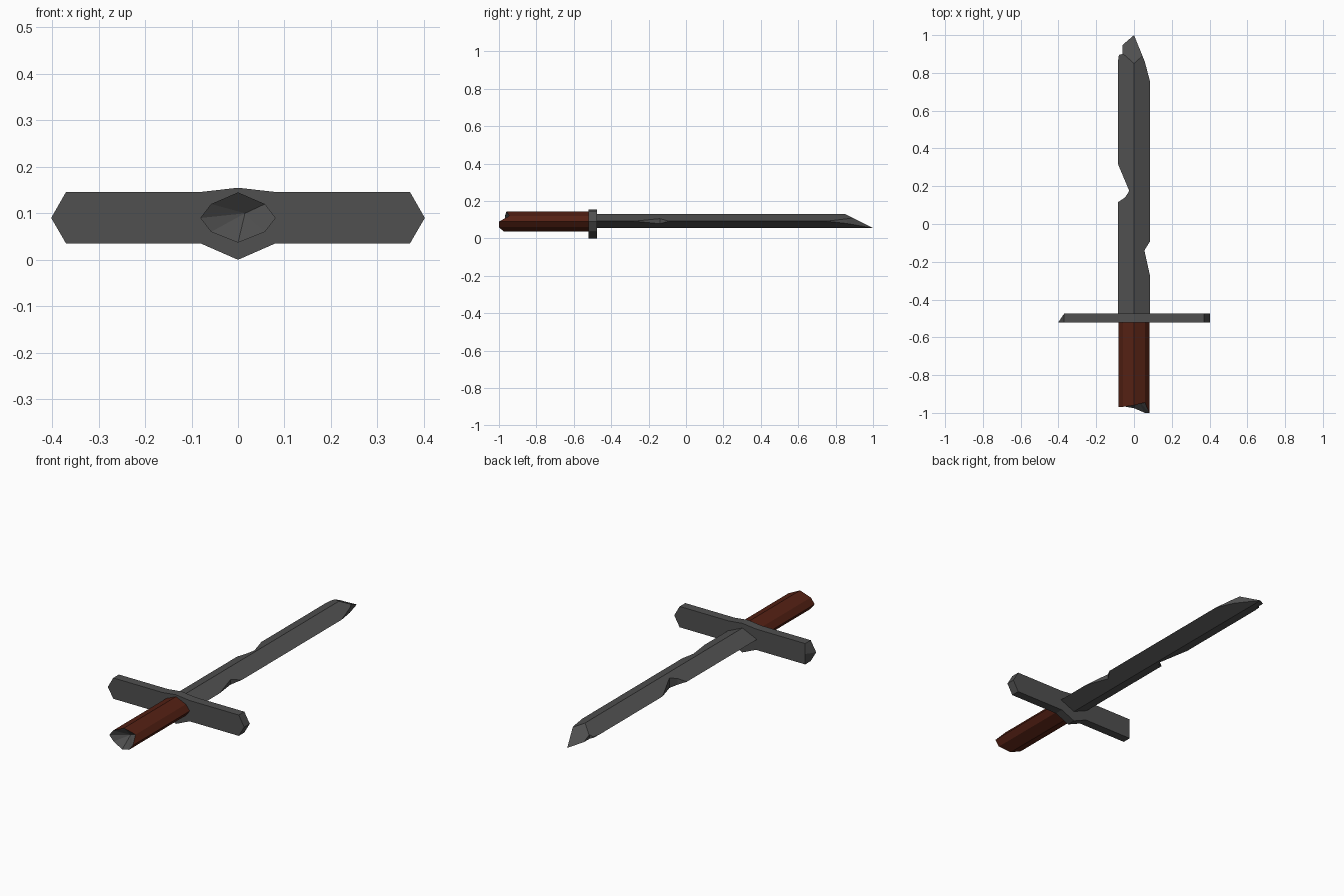
import bpy, bmesh

if "Cube" in bpy.data.objects:
    bpy.data.objects.remove(bpy.data.objects["Cube"])


def material(name, rgb):
    m = bpy.data.materials.new(name)
    m.diffuse_color = (*rgb, 1)
    m.use_nodes = True
    m.node_tree.nodes["Principled BSDF"].inputs["Base Color"].default_value = m.diffuse_color
    return m


steel = material("dark_steel", (0.08, 0.08, 0.08))
leather = material("brown_leather", (0.09, 0.015, 0.007))


def loft(name, start, end, mats, end_centre=None):
    """Bridge two matching rings; close the far end flat or with a fan to a centre."""
    bm = bmesh.new()
    a = [bm.verts.new(p) for p in start]
    b = [bm.verts.new(p) for p in end]
    n = len(a)
    for i in range(n):
        j = (i + 1) % n
        bm.faces.new((a[i], a[j], b[j], b[i]))
    bm.faces.new(a[::-1])
    if end_centre:
        c = bm.verts.new(end_centre)
        for i in range(n):
            bm.faces.new((b[i], b[(i + 1) % n], c)).material_index = len(mats) - 1
    else:
        bm.faces.new(b)
    bmesh.ops.recalc_face_normals(bm, faces=bm.faces)
    mesh = bpy.data.meshes.new(name)
    bm.to_mesh(mesh)
    bm.free()
    for m in mats:
        mesh.materials.append(m)
    ob = bpy.data.objects.new(name, mesh)
    bpy.context.collection.objects.link(ob)
    return ob


# Blade: diamond bar with a slanted tip, trimmed to the chipped outline
diamond = [(0, 0.13), (0.086, 0.092), (0, 0.055), (-0.086, 0.092)]
blade = loft("blade", [(x, -0.49, z) for x, z in diamond],
             [(x, 0.85 + (0.13 - z) * 2, z) for x, z in diamond], [steel])
outline = [(-0.1, -0.55), (0.1, -0.55), (0.1, -0.315), (0.086, -0.28),
           (0.055, -0.14), (0.086, -0.09), (0.1, -0.07), (0.1, 0.69),
           (0.086, 0.75), (0.057, 0.86), (0, 1.0), (-0.06, 0.96),
           (-0.062, 0.9), (-0.08, 0.895), (-0.088, 0.84), (-0.1, 0.8),
           (-0.1, 0.35), (-0.086, 0.32), (-0.025, 0.175), (-0.048, 0.14),
           (-0.086, 0.115), (-0.1, 0.11)]
cutter = loft("blade_outline_cutter", [(x, y, -0.1) for x, y in outline],
              [(x, y, 0.3) for x, y in outline], [steel])
mod = blade.modifiers.new("chips", 'BOOLEAN')
mod.operation = 'INTERSECT'
mod.solver = 'EXACT'
mod.object = cutter
bpy.context.view_layer.objects.active = blade
bpy.ops.object.modifier_apply(modifier=mod.name)
bpy.data.objects.remove(cutter)

# Crossguard: flat bar with pointed ends and a raised middle
front = [(0, 0.155), (0.08, 0.146), (0.37, 0.146), (0.402, 0.09), (0.37, 0.035),
         (0.08, 0.035), (0, 0.0), (-0.08, 0.035), (-0.37, 0.035), (-0.402, 0.09),
         (-0.37, 0.146), (-0.08, 0.146)]
loft("crossguard", [(x, -0.522, z) for x, z in front],
     [(max(x, -0.37), -0.475, z) for x, z in front], [steel])

# Grip: eight-sided handle with a jagged broken end
section = [(0, 0.145, -0.96), (0.058, 0.12, -0.945), (0.081, 0.09, -1.0),
           (0.058, 0.06, -1.0), (0, 0.037, -0.975), (-0.058, 0.06, -0.965),
           (-0.081, 0.09, -0.968), (-0.058, 0.12, -0.968)]
loft("grip", [(x, -0.515, z) for x, z, _ in section],
     [(x, y, z) for x, z, y in section], [leather, steel],
     end_centre=(0.015, -0.925, 0.1))
